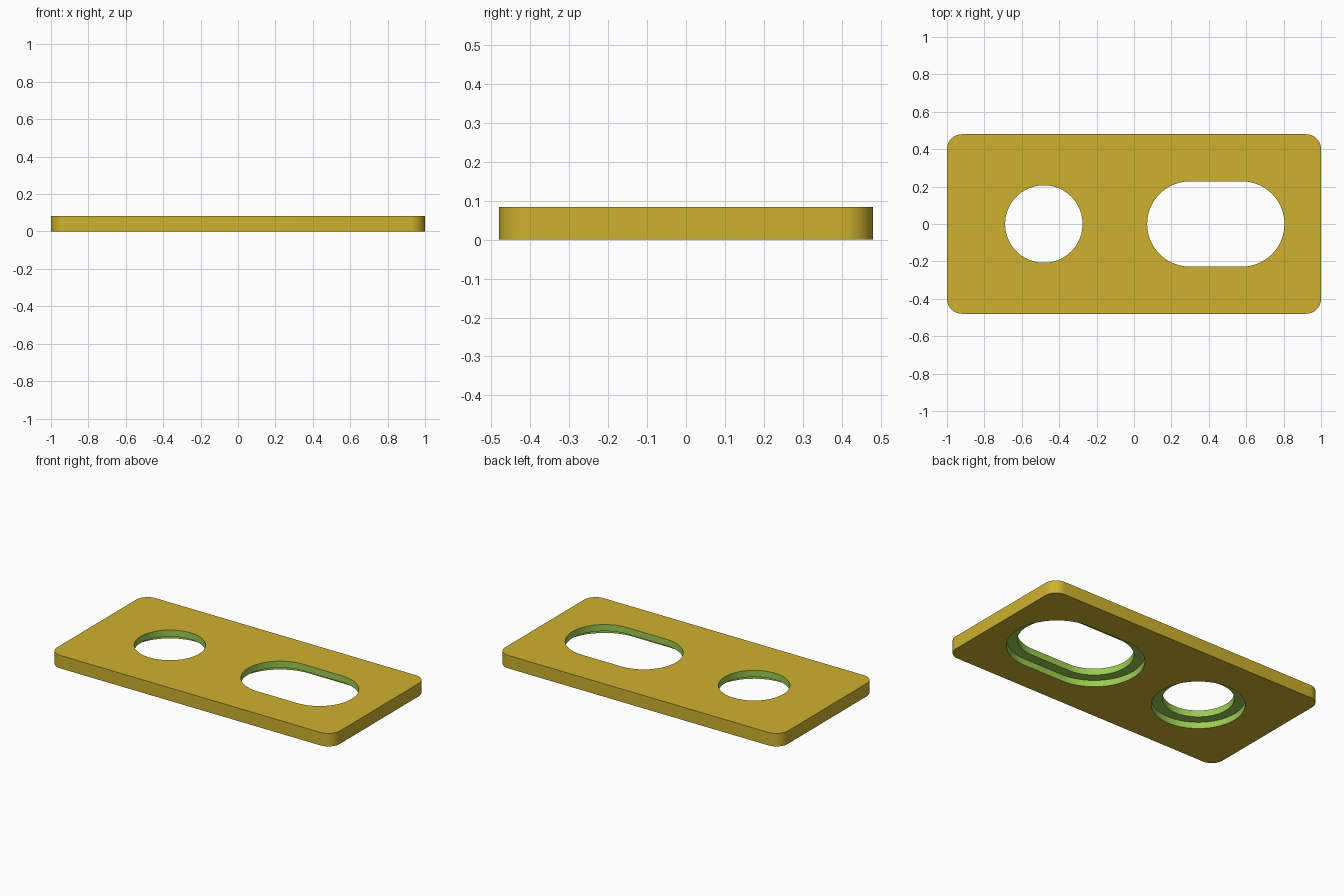
import bpy, bmesh, math

if "Cube" in bpy.data.objects:
    bpy.data.objects.remove(bpy.data.objects["Cube"])

THICK = 0.083     # plate thickness
STEP = 0.041      # counterbore depth from the underside


def material(name, r, g, b):
    lin = [((c / 255 + 0.055) / 1.055) ** 2.4 for c in (r, g, b)]
    m = bpy.data.materials.new(name)
    m.diffuse_color = (*lin, 1)
    m.use_nodes = True
    m.node_tree.nodes["Principled BSDF"].inputs["Base Color"].default_value = m.diffuse_color
    return m


def outline(cx, hx, hy, radius, steps):
    """Rounded rectangle; hx, hy are half distances between arc centres."""
    pts = []
    for quarter, (sx, sy) in enumerate([(1, 1), (-1, 1), (-1, -1), (1, -1)]):
        for i in range(steps + 1):
            a = (quarter + i / steps) * math.pi / 2
            p = (cx + sx * hx + radius * math.cos(a), sy * hy + radius * math.sin(a))
            if not pts or math.dist(p, pts[-1]) > 1e-5:
                pts.append(p)
    if math.dist(pts[0], pts[-1]) < 1e-5:
        pts.pop()
    return pts


bm = bmesh.new()


def ring(pts, z):
    verts = [bm.verts.new((x, y, z)) for x, y in pts]
    edges = [bm.edges.new((verts[i - 1], verts[i])) for i in range(len(verts))]
    return verts, edges


def bridge(a, b, mat):
    va, vb = a[0], b[0]
    for i in range(len(va)):
        bm.faces.new((va[i - 1], va[i], vb[i], vb[i - 1])).material_index = mat


# Outer edge of the plate
border = outline(0, 0.92, 0.40, 0.08, 12)
low, high = ring(border, 0), ring(border, THICK)
bridge(low, high, 0)
bottom_edges, top_edges = list(low[1]), list(high[1])

# Round hole and slot, each with a wider counterbore below
for cx, half, radius in [(-0.482, 0, 0.207), (0.4375, 0.139, 0.228)]:
    narrow = outline(cx, half, 0, radius, 18)
    wide = outline(cx, half, 0, radius + 0.063, 18)
    rings = [ring(wide, 0), ring(wide, STEP), ring(narrow, STEP), ring(narrow, THICK)]
    for a, b in zip(rings, rings[1:]):
        bridge(a, b, 1)
    bottom_edges += rings[0][1]
    top_edges += rings[3][1]

# Flat top and underside around the openings
for edges, nz in [(top_edges, 1), (bottom_edges, -1)]:
    bmesh.ops.triangle_fill(bm, edges=edges, use_beauty=True, normal=(0, 0, nz))
bmesh.ops.recalc_face_normals(bm, faces=bm.faces[:])

mesh = bpy.data.meshes.new("slotted_plate")
bm.to_mesh(mesh)
bm.free()
mesh.materials.append(material("golden yellow", 205, 178, 47))
mesh.materials.append(material("leaf green", 157, 203, 81))
plate = bpy.data.objects.new("slotted_plate", mesh)
bpy.context.collection.objects.link(plate)
bpy.context.view_layer.objects.active = plate
plate.select_set(True)
bpy.ops.object.shade_smooth_by_angle(angle=math.radians(30))
